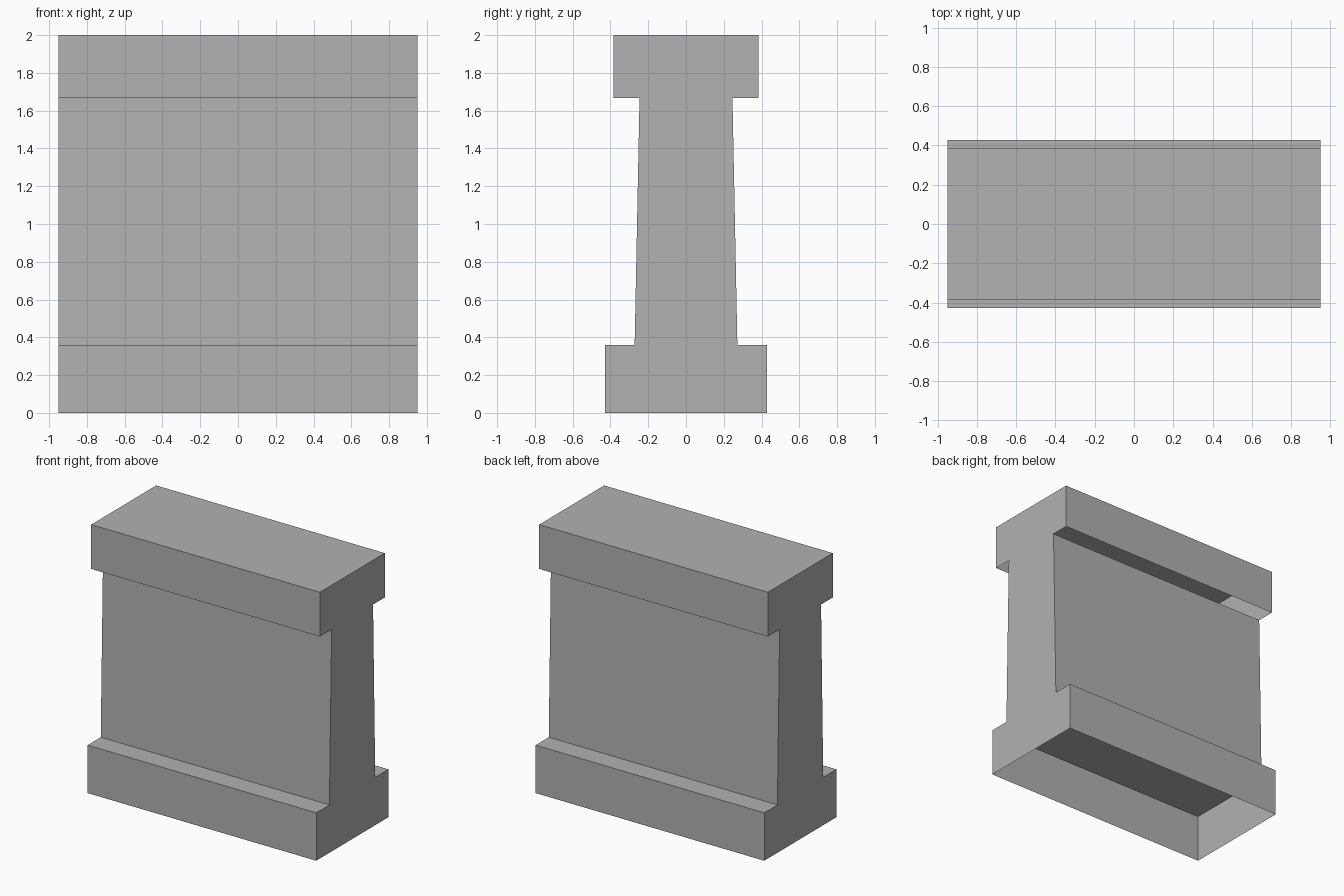
import bpy
import bmesh

default = bpy.data.objects.get("Cube")
if default:
    bpy.data.objects.remove(default, do_unlink=True)

# Single plain material
GREY = (0.445, 0.445, 0.445, 1.0)
grey = bpy.data.materials.new("plain grey")
grey.use_nodes = True
grey.diffuse_color = GREY
grey.node_tree.nodes["Principled BSDF"].inputs["Base Color"].default_value = GREY

HALF_LENGTH = 0.95


def open_block(name, z_low, z_high, half_low, half_high):
    """Thin-walled block, open underneath, whose depth may taper with height."""
    bm = bmesh.new()
    bmesh.ops.create_cube(bm, size=2)
    for v in bm.verts:
        top = v.co.z > 0
        v.co.x *= HALF_LENGTH
        v.co.y *= half_high if top else half_low
        v.co.z = z_high if top else z_low
    bm.normal_update()
    underside = [f for f in bm.faces if f.normal.z < -0.9]
    bmesh.ops.delete(bm, geom=underside, context="FACES_ONLY")
    mesh = bpy.data.meshes.new(name)
    bm.to_mesh(mesh)
    bm.free()
    mesh.materials.append(grey)
    obj = bpy.data.objects.new(name, mesh)
    bpy.context.collection.objects.link(obj)
    return obj


# Footing, tapered wall and overhanging cap
open_block("base", 0.0, 0.36, 0.428, 0.428)
open_block("wall", 0.36, 1.667, 0.272, 0.246)
open_block("cap", 1.667, 2.0, 0.385, 0.385)
